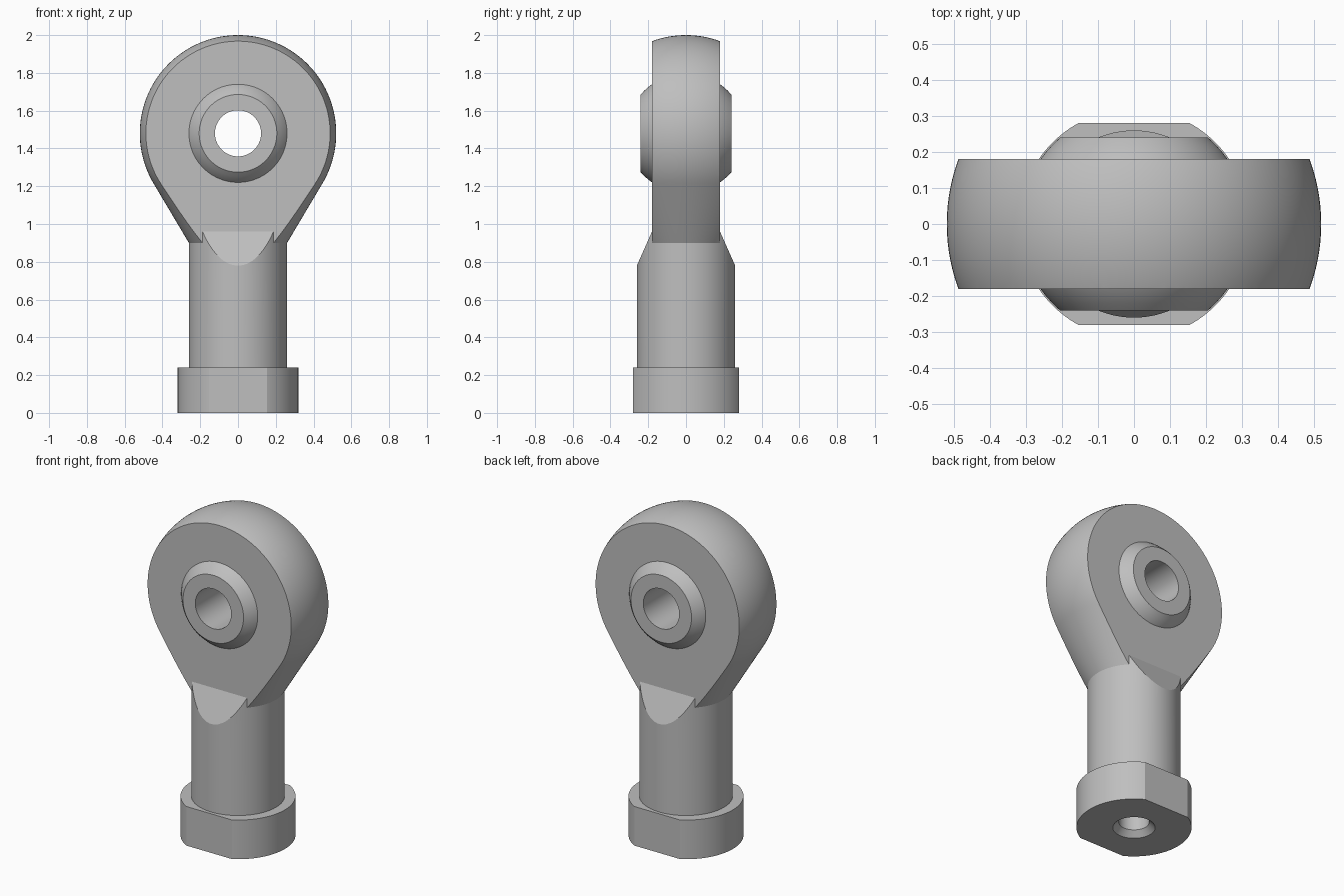
import bpy, bmesh
from math import sin, cos, radians, sqrt, tau
from mathutils import Vector

cube = bpy.data.objects.get("Cube")
if cube:
    bpy.data.objects.remove(cube, do_unlink=True)

steel = bpy.data.materials.new("grey steel")
steel.use_nodes = True
colour = (0.52, 0.52, 0.52, 1)
steel.diffuse_color = colour
steel.node_tree.nodes["Principled BSDF"].inputs["Base Color"].default_value = colour

EYE_Z = 1.48        # height of the bearing centre
HEAD_R = 0.52
HEAD_HALF = 0.18    # half thickness of the head
BALL_R = 0.316
BALL_HALF = 0.24
SHANK_R = 0.26
NECK_Z = 0.9


def lathe(points, axis, centre, closed=False, steps=128):
    """Spin a profile of (radius, distance along axis) points."""
    bm = bmesh.new()
    axis, centre = Vector(axis), Vector(centre)
    verts = [bm.verts.new(centre + Vector((r, 0, 0)) + axis * t) for r, t in points]
    pairs = list(zip(verts, verts[1:]))
    if closed:
        pairs.append((verts[-1], verts[0]))
    edges = [bm.edges.new(p) for p in pairs]
    bmesh.ops.spin(bm, geom=verts + edges, cent=centre, axis=axis,
                   angle=tau, steps=steps, use_merge=True)
    bmesh.ops.remove_doubles(bm, verts=bm.verts[:], dist=1e-5)
    return bm


def slice_off(bm, point, normal):
    """Remove everything beyond a plane and cap the cut."""
    bmesh.ops.bisect_plane(bm, geom=bm.verts[:] + bm.edges[:] + bm.faces[:],
                           plane_co=point, plane_no=normal, clear_outer=True)
    rim = [e for e in bm.edges if e.is_boundary]
    bmesh.ops.holes_fill(bm, edges=rim, sides=0)


def finish(bm, name):
    bmesh.ops.recalc_face_normals(bm, faces=bm.faces[:])
    mesh = bpy.data.meshes.new(name)
    bm.to_mesh(mesh)
    bm.free()
    mesh.materials.append(steel)
    obj = bpy.data.objects.new(name, mesh)
    bpy.context.collection.objects.link(obj)
    return obj


def smooth(obj):
    bpy.ops.object.select_all(action='DESELECT')
    obj.select_set(True)
    bpy.context.view_layer.objects.active = obj
    bpy.ops.object.shade_smooth_by_angle(angle=radians(20))


# Shank and flatted collar with a threaded-rod bore underneath
body = lathe([(0, 0.6), (0.085, 0.6), (0.085, 0.035), (0.118, 0), (0.32, 0),
              (0.32, 0.24), (SHANK_R, 0.24), (SHANK_R, 0.96), (0, 0.96)],
             (0, 0, 1), (0, 0, 0))
for s in (-1, 1):
    slice_off(body, (0, s * 0.28, 0), (0, s, 0))
    slice_off(body, (0, s * HEAD_HALF, 0.96), (0, s * 0.18, 0.08))
shank = finish(body, "shank_and_collar")

# Head: sphere flowing into a tangent cone, sliced flat front and back
start, count = -30.75, 48
arc = [radians(start + (90 - start) * i / count) for i in range(count + 1)]
profile = [(0, NECK_Z), (SHANK_R, NECK_Z)]
profile += [(HEAD_R * cos(a), EYE_Z + HEAD_R * sin(a)) for a in arc]
head_bm = lathe(profile, (0, 0, 1), (0, 0, 0))
for s in (-1, 1):
    slice_off(head_bm, (0, s * HEAD_HALF, 0), (0, s, 0))
head = finish(head_bm, "eye_head")

# Opening through the head for the ball
hole_r = sqrt(BALL_R ** 2 - HEAD_HALF ** 2)
cutter = finish(lathe([(0, -0.4), (hole_r, -0.4), (hole_r, 0.4), (0, 0.4)],
                      (0, 1, 0), (0, 0, EYE_Z)), "eye_cutter")
cutter.hide_render = True
cut = head.modifiers.new("eye", 'BOOLEAN')
cut.operation = 'DIFFERENCE'
cut.solver = 'EXACT'
cut.object = cutter
bpy.context.view_layer.objects.active = head
bpy.ops.object.modifier_apply(modifier=cut.name)
bpy.data.objects.remove(cutter, do_unlink=True)

# Bored spherical ball with flat ends
ys = [BALL_HALF * (i / 12 - 1) for i in range(25)]
ring = [(0.122, -BALL_HALF)] + [(sqrt(BALL_R ** 2 - y * y), y) for y in ys]
ring.append((0.122, BALL_HALF))
ball = finish(lathe(ring, (0, 1, 0), (0, 0, EYE_Z), closed=True), "bearing_ball")

for part in (shank, head, ball):
    smooth(part)
